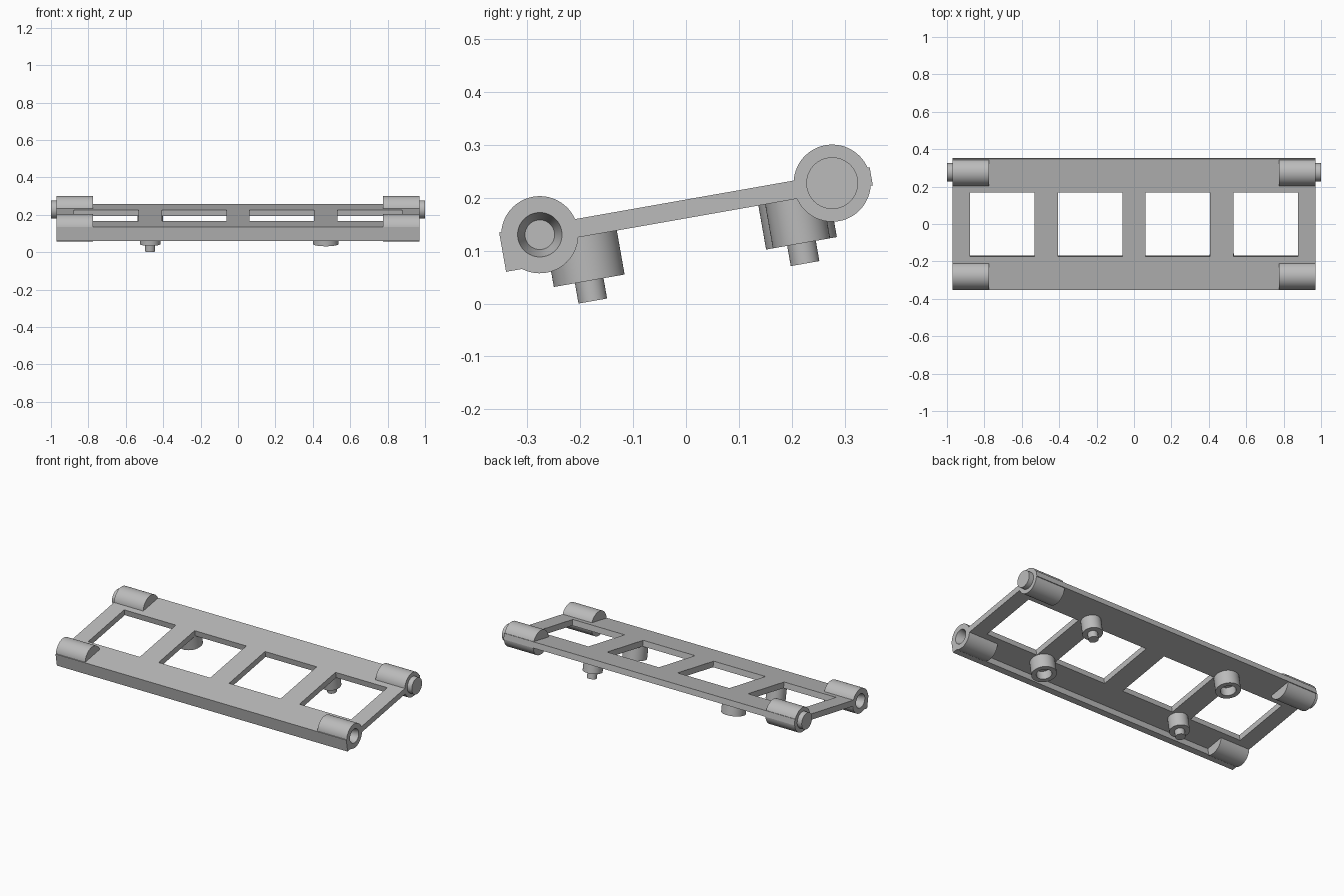
import bpy
import bmesh
from math import radians, tau
from mathutils import Matrix, Vector

if "Cube" in bpy.data.objects:
    bpy.data.objects.remove(bpy.data.objects["Cube"])

# Single grey finish
grey = bpy.data.materials.new("plain grey")
grey.use_nodes = True
COLOUR = (0.5, 0.5, 0.5, 1)
grey.diffuse_color = COLOUR
grey.node_tree.nodes["Principled BSDF"].inputs["Base Color"].default_value = COLOUR

# The whole link leans back; parts are built level and then tilted
TILT = Matrix.Translation((0, 0, 0.179)) @ Matrix.Rotation(radians(10), 4, "X")
END, INNER, HINGE_Y, HINGE_R = 0.97, 0.775, 0.281, 0.073
HALF_Y, HALF_T = 0.356, 0.0175


def make_object(name, bm):
    bmesh.ops.recalc_face_normals(bm, faces=bm.faces)
    mesh = bpy.data.meshes.new(name)
    bm.to_mesh(mesh)
    bm.free()
    mesh.materials.append(grey)
    obj = bpy.data.objects.new(name, mesh)
    bpy.context.collection.objects.link(obj)
    return obj


def activate(obj):
    bpy.ops.object.select_all(action="DESELECT")
    obj.select_set(True)
    bpy.context.view_layer.objects.active = obj


def finish(obj):
    obj.data.transform(TILT)
    activate(obj)
    bpy.ops.object.shade_smooth_by_angle(angle=radians(30))


def lathe(name, profile, origin, axis):
    """Turn a (radius, height) profile around an axis direction."""
    bm = bmesh.new()
    verts = [bm.verts.new((r, 0, h)) for r, h in profile]
    edges = [bm.edges.new(pair) for pair in zip(verts, verts[1:])]
    bmesh.ops.spin(bm, geom=verts + edges, cent=(0, 0, 0), axis=(0, 0, 1),
                   angle=tau, steps=64, use_merge=True)
    bmesh.ops.remove_doubles(bm, verts=bm.verts, dist=1e-5)
    turn = Vector(axis).to_track_quat("Z", "Y").to_matrix().to_4x4()
    bm.transform(Matrix.Translation(origin) @ turn)
    finish(make_object(name, bm))


# Frame: flat plate with a down-turned front lip, extruded across the width
outline = [(-HALF_Y, HALF_T), (HALF_Y, HALF_T), (HALF_Y, -HALF_T),
           (-0.321, -HALF_T), (-0.321, -0.058), (-HALF_Y, -0.058)]
bm = bmesh.new()
side = bm.faces.new([bm.verts.new((-END, y, z)) for y, z in outline])
extruded = bmesh.ops.extrude_face_region(bm, geom=[side])["geom"]
bmesh.ops.translate(bm, vec=(2 * END, 0, 0),
                    verts=[v for v in extruded if isinstance(v, bmesh.types.BMVert)])
frame = make_object("frame", bm)

# Cutter: four windows and the room for four hinge knuckles
bm = bmesh.new()
for i in range(4):
    place = Matrix.Translation(((i - 1.5) * 0.47, 0, 0))
    bmesh.ops.create_cube(bm, size=1,
                          matrix=place @ Matrix.Diagonal((0.345, 0.349, 0.2, 1)))
for sx in (-1, 1):
    for sy in (-1, 1):
        place = Matrix.Translation((sx * 0.88, sy * HINGE_Y, 0))
        bmesh.ops.create_cone(bm, cap_ends=True, segments=64, depth=0.2,
                              radius1=HINGE_R - 0.001, radius2=HINGE_R - 0.001,
                              matrix=place @ Matrix.Rotation(radians(90), 4, "Y"))
cutter = make_object("frame_cutter", bm)
cutter.hide_render = True
cut = frame.modifiers.new("openings", "BOOLEAN")
cut.operation = "DIFFERENCE"
cut.solver = "EXACT"
cut.object = cutter
activate(frame)
bpy.ops.object.modifier_apply(modifier=cut.name)
bpy.data.objects.remove(cutter)
finish(frame)

# Profiles of the turned parts
barrel = [(0, INNER), (HINGE_R, INNER), (HINGE_R, END)]
hinge_socket = barrel + [(0.042, END), (0.028, 0.92), (0, 0.92)]
hinge_pin = barrel + [(0.049, END), (0.049, 1), (0, 1)]
peg_boss = [(0, 0), (0.055, 0), (0.055, 0.102), (0.0275, 0.102), (0.0275, 0.141), (0, 0.141)]
socket_boss = [(0, 0), (0.068, 0), (0.068, 0.102), (0.042, 0.102), (0.042, 0.05), (0, 0.05)]

# Hinge knuckles, and bosses below alternating corner to corner
for sx, lr in ((1, "left"), (-1, "right")):
    lathe(f"front_{lr}_hinge_socket", hinge_socket, (0, -HINGE_Y, 0), (sx, 0, 0))
    lathe(f"back_{lr}_hinge_pin", hinge_pin, (0, HINGE_Y, 0), (sx, 0, 0))
    for sy, fb in ((-1, "front"), (1, "back")):
        kind, profile = ("peg", peg_boss) if sx == sy else ("socket", socket_boss)
        lathe(f"{fb}_{lr}_{kind}_boss", profile, (sx * 0.47, sy * 0.204, 0), (0, 0, -1))
